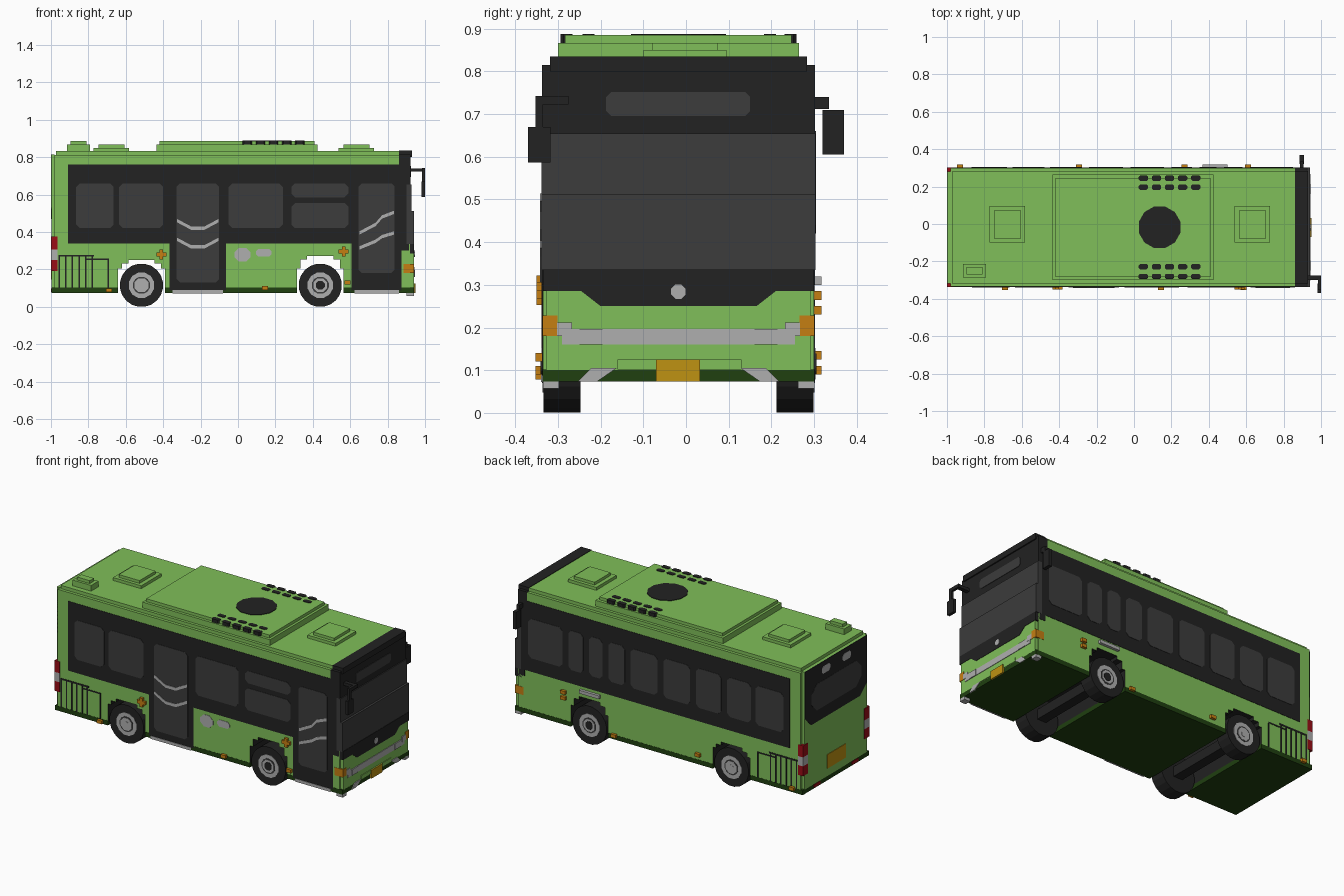
import bpy, bmesh, math
from mathutils import Vector

if "Cube" in bpy.data.objects:
    bpy.data.objects.remove(bpy.data.objects["Cube"], do_unlink=True)


def material(name, rgb):
    m = bpy.data.materials.new(name)
    m.use_nodes = True
    m.diffuse_color = (*rgb, 1)
    m.node_tree.nodes["Principled BSDF"].inputs["Base Color"].default_value = (*rgb, 1)
    return m


GREEN = material("leaf green", (0.215, 0.52, 0.10))
DKGREEN = material("dark green", (0.014, 0.05, 0.005))
BLACK = material("black", (0.016, 0.016, 0.016))
GLASS = material("dark glass", (0.045, 0.045, 0.045))
SILVER = material("silver", (0.43, 0.43, 0.43))
AMBER = material("amber", (0.52, 0.29, 0.006))
ORANGE = material("orange", (0.56, 0.21, 0.006))
RED = material("red", (0.32, 0.004, 0.008))

YR, YL, YC = -0.335, 0.30, -0.0175      # right side, left side, centre line
FRONT, REAR = 0.94, -0.997
ARCHES = (-0.516, 0.44)


def prism(name, pts, axis, a, b, *mats):
    """Extrude a 2D outline along an axis from a to b."""
    put = {"x": lambda p, t: (t, p[0], p[1]),
           "y": lambda p, t: (p[0], t, p[1]),
           "z": lambda p, t: (p[0], p[1], t)}[axis]
    bm = bmesh.new()
    lo = [bm.verts.new(put(p, a)) for p in pts]
    hi = [bm.verts.new(put(p, b)) for p in pts]
    bm.faces.new(lo)
    bm.faces.new(hi)
    n = len(pts)
    for i in range(n):
        bm.faces.new((lo[i], lo[(i + 1) % n], hi[(i + 1) % n], hi[i]))
    bmesh.ops.recalc_face_normals(bm, faces=bm.faces)
    me = bpy.data.meshes.new(name)
    bm.to_mesh(me)
    bm.free()
    for m in mats:
        me.materials.append(m)
    ob = bpy.data.objects.new(name, me)
    bpy.context.collection.objects.link(ob)
    return ob


def rect(u0, u1, v0, v1, c=0.0):
    """Rectangle outline, optionally with clipped corners."""
    if not c:
        return [(u0, v0), (u1, v0), (u1, v1), (u0, v1)]
    return [(u0 + c, v0), (u1 - c, v0), (u1, v0 + c), (u1, v1 - c),
            (u1 - c, v1), (u0 + c, v1), (u0, v1 - c), (u0, v0 + c)]


def box(name, x0, x1, y0, y1, z0, z1, mat):
    return prism(name, rect(x0, x1, y0, y1), "z", z0, z1, mat)


def disc(u, v, r, n=16):
    return [(u + r * math.cos((i + .5) * math.tau / n),
             v + r * math.sin((i + .5) * math.tau / n)) for i in range(n)]


def side(name, pts, left, mat, t=0.002):
    """Thin plate on one flank."""
    y = YL if left else YR
    s = 1 if left else -1
    return prism(name, pts, "y", y - s * 0.002, y + s * t, mat)


def nose(name, pts, mat, t=0.003):
    return prism(name, pts, "x", FRONT - 0.003, FRONT + t, mat)


def tail(name, pts, mat, t=0.002):
    return prism(name, pts, "x", REAR + 0.002, REAR - t, mat)


# Body shell with stepped wheel arches cut right through
profile = [(-0.98, 0.1)]
for cx, top in zip(ARCHES, (0.25, 0.272)):
    steps = [(0.125, 0.1), (0.125, 0.205), (0.105, 0.205), (0.105, top - 0.02),
             (0.07, top - 0.02), (0.07, top)]
    profile += [(cx - d, z) for d, z in steps] + [(cx + d, z) for d, z in reversed(steps)]
profile += [(0.92, 0.1), (0.92, 0.812), (-0.98, 0.812)]
body = prism("body_shell", profile, "y", YR, YL, GREEN, BLACK)
for f in body.data.polygons:
    if abs(f.normal.y) < 0.5 and f.center.z < 0.28 and \
            min(abs(f.center.x - cx) for cx in ARCHES) < 0.13:
        f.material_index = 1
box("roof_cap", -0.972, 0.87, YR + 0.018, YL - 0.018, 0.812, 0.832, GREEN)
box("rear_panel", REAR, -0.98, YR + 0.018, YL - 0.018, 0.1, 0.815, GREEN)
box("front_panel", 0.90, FRONT, YR + 0.008, YL - 0.008, 0.1, 0.29, GREEN)

# Dark skirt and floor between the arches
edges = [REAR] + [c + s * 0.125 for c in ARCHES for s in (-1, 1)] + [FRONT]
for i in range(0, 6, 2):
    box("skirt", edges[i], edges[i + 1], YR - 0.001, YL + 0.001, 0.074, 0.102, DKGREEN)

# Windscreen, destination display and lower mask
box("front_cap", 0.86, 0.922, YR - 0.002, YL + 0.002, 0.65, 0.815, BLACK)
box("front_cap_top", 0.86, 0.93, YR + 0.016, YL - 0.016, 0.80, 0.835, BLACK)
box("front_pillars", 0.875, 0.915, YR - 0.002, YL + 0.002, 0.30, 0.66, BLACK)
box("windscreen_upper", 0.90, 0.927, YR - 0.003, YL + 0.003, 0.51, 0.655, GLASS)
box("windscreen_lower", 0.90, FRONT, YR - 0.003, YL + 0.003, 0.335, 0.512, GLASS)
prism("windscreen_mask", [(YR, .337), (YR, .285), (-.245, .285), (-.2, .25), (.165, .25),
                          (.21, .285), (YL, .285), (YL, .337)], "x", 0.89, FRONT + 0.002, BLACK)
prism("destination_display", rect(-.187, .15, .695, .752, .012), "x", 0.92, 0.925, GLASS)

# Front lights, bumper and plate
nose("front_badge_disc", disc(-.018, .284, .018, 8), SILVER, .005)
nose("light_bar", rect(-.29, .255, .16, .197), SILVER)
for s in (-1, 1):
    def m(u0, u1):
        return tuple(sorted((YC + s * u0, YC + s * u1)))
    nose("headlight", rect(*m(.25, .285), .18, .212), SILVER, .004)
    nose("headlight_inner", rect(*m(.178, .232), .16, .197), SILVER, .006)
    a, b = m(.283, .319)
    box("corner_indicator", .885, FRONT + .002, a, b, .18, .228, ORANGE)
    nose("fog_light", [(YC + s * u, z) for u, z in
                       ((.145, .105), (.205, .105), (.235, .074), (.19, .074))], SILVER, .004)
    a, b = m(.28, .318)
    box("bumper_foot", .9, FRONT, a, b, .057, .076, SILVER)
nose("bumper_lip", rect(-.16, .13, .102, .125), GREEN, .004)
nose("front_plate", rect(-.07, .033, .074, .125), AMBER, .009)

# Window bands on both flanks
for left in (False, True):
    side("window_band", rect(-.91, .878, .337, .76), left, BLACK)
R_WIN = [(-.865, -.665, .42, .66), (-.635, -.40, .42, .66), (-.05, .24, .42, .66),
         (.285, .59, .585, .66), (.285, .59, .42, .555)]
for w in R_WIN:
    side("right_window", rect(*w, .02), False, GLASS, .004)
L_WIN = [(-.87, -.68), (-.65, -.49), (-.45, -.28), (-.24, -.06), (-.02, .16),
         (.20, .31), (.35, .44), (.48, .58), (.62, .85)]
for a, b in L_WIN:
    side("left_window", rect(a, b, .42, .66, .02), True, GLASS, .004)

# Doors with rails and steps
for a, b, z0 in ((-.365, -.065, .13), (.607, .875, .18)):
    side("door_frame", rect(a, b, .088, .34), False, BLACK)
    side("door_glass", rect(a + .037, b - .037, z0, .66, .018), False, GLASS, .004)
    side("door_step", rect(a + .015, b - .015, .072, .09), False, SILVER, .005)


def rail(pts):
    h = .009
    side("door_rail", [(x, z - h) for x, z in pts] + [(x, z + h) for x, z in reversed(pts)],
         False, SILVER, .007)


for z in (.42, .32):
    rail([(-.325, z + .04), (-.25, z), (-.18, z), (-.105, z + .04)])
rail([(.65, .395), (.735, .44), (.77, .48), (.835, .505)])
rail([(.65, .315), (.735, .35), (.77, .375), (.835, .395)])

# Flank fittings
side("round_flap", rect(-.02, .068, .242, .315, .025), False, SILVER)
side("oval_flap", rect(.095, .18, .268, .31, .014), False, SILVER)
for x, z in ((-.41, .28), (.565, .295)):
    for w, h in ((.027, .01), (.01, .027)):
        side("cross_marker", rect(x - w, x + w, z - h, z + h), False, ORANGE, .015)
for x, z in ((-.69, .088), (.145, .10), (.585, .13)):
    side("right_marker_lamp", rect(x - .016, x + .016, z - .01, z + .01), False, ORANGE, .017)
for x, z in ((-.93, .10), (-.295, .135), (.27, .10), (.61, .275), (.61, .24)):
    side("left_marker_lamp", rect(x - .016, x + .016, z - .01, z + .01), True, ORANGE, .017)
side("left_handle", rect(.365, .50, .30, .32), True, SILVER, .017)
for left in (False, True):
    for x in (-.955, -.92, -.885, -.85, -.815, -.78, -.693):
        side("vent_slat", rect(x - .004, x + .004, .10, .275 if x < -.7 else .25), left, BLACK)
    side("vent_top", rect(-.96, -.77, .268, .278), left, BLACK)
    side("vent_top_low", rect(-.81, -.69, .25, .258), left, BLACK)

# Rear window, lamps and plate
tail("rear_mask", [(YL - .018, .815), (YR + .018, .815), (YR + .018, .53), (-.25, .47),
                   (.22, .47), (YL - .018, .53)], BLACK)
tail("rear_window", rect(-.26, .22, .54, .70, .05), GLASS, .003)
for y in (.08, -.12):
    tail("rear_top_lamp", rect(y - .04, y + .04, .74, .785, .012), SILVER, .003)
tail("rear_plate", rect(-.11, .065, .147, .232), AMBER, .003)
for y in (YR - .002, YL - .046):
    for z0, z1, mat in ((.19, .25, RED), (.25, .305, SILVER), (.305, .375, RED)):
        box("rear_corner_lamp", -1.0, -.965, y, y + .048, z0, z1, mat)
for y in (-.2, .165):
    tail("rear_reflector", rect(y - .03, y + .03, .08, .098), RED, .003)

# Roof pod, fan, vents and hatches
box("roof_pod_base", -.435, .425, -.30, .265, .83, .867, GREEN)
box("roof_pod_top", -.42, .41, -.283, .247, .86, .885, GREEN)
prism("roof_fan", disc(.137, YC, .115, 12), "z", .88, .888, BLACK)
for i in range(5):
    x = .05 + .07 * i
    for y in (.245, .197, -.228, -.28):
        prism("roof_vent", rect(x - .025, x + .025, y - .014, y + .014, .007), "z",
              .858, .888, BLACK)
for x in (-.677, .633):
    box("hatch_base", x - .095, x + .095, -.10, .095, .83, .85, GREEN)
    box("hatch_lid", x - .07, x + .07, -.08, .075, .85, .867, GREEN)
box("roof_box_base", -.915, -.79, -.285, -.215, .83, .867, GREEN)
box("roof_box_lid", -.895, -.81, -.27, -.23, .867, .885, GREEN)

# Mirrors
box("right_mirror_arm", .91, 1.0, -.30, -.275, .722, .74, BLACK)
box("right_mirror_bar", .985, 1.0, -.353, -.275, .722, .742, BLACK)
box("right_mirror_stem", .985, 1.0, -.353, -.335, .66, .742, BLACK)
box("right_mirror", .982, 1.0, -.37, -.318, .587, .67, BLACK)
box("left_mirror_arm", .888, .906, .29, .335, .712, .74, BLACK)
box("left_mirror", .886, .908, .32, .37, .605, .71, BLACK)

# Wheels and axles
for k, cx in enumerate(ARCHES):
    prism("axle", rect(cx - .03, cx + .03, .085, .145), "y", -.26, .22, BLACK)
    for s in (-1, 1):
        def y(d):
            return YC + s * d
        prism("tyre", disc(cx, .115, .116, 20), "y", y(.23), y(.3165), BLACK)
        prism("rim", disc(cx, .115, .07, 12), "y", y(.31), y(.3185), SILVER)
        prism("rim_recess", disc(cx, .115, .047, 12), "y", y(.315), y(.3195), GLASS)
        prism("rim_inner", disc(cx, .115, .04, 8), "y", y(.315), y(.321), SILVER)
        prism("hub", disc(cx, .115, .026 if k else .018, 8), "y", y(.315), y(.323),
              BLACK if k else SILVER)
